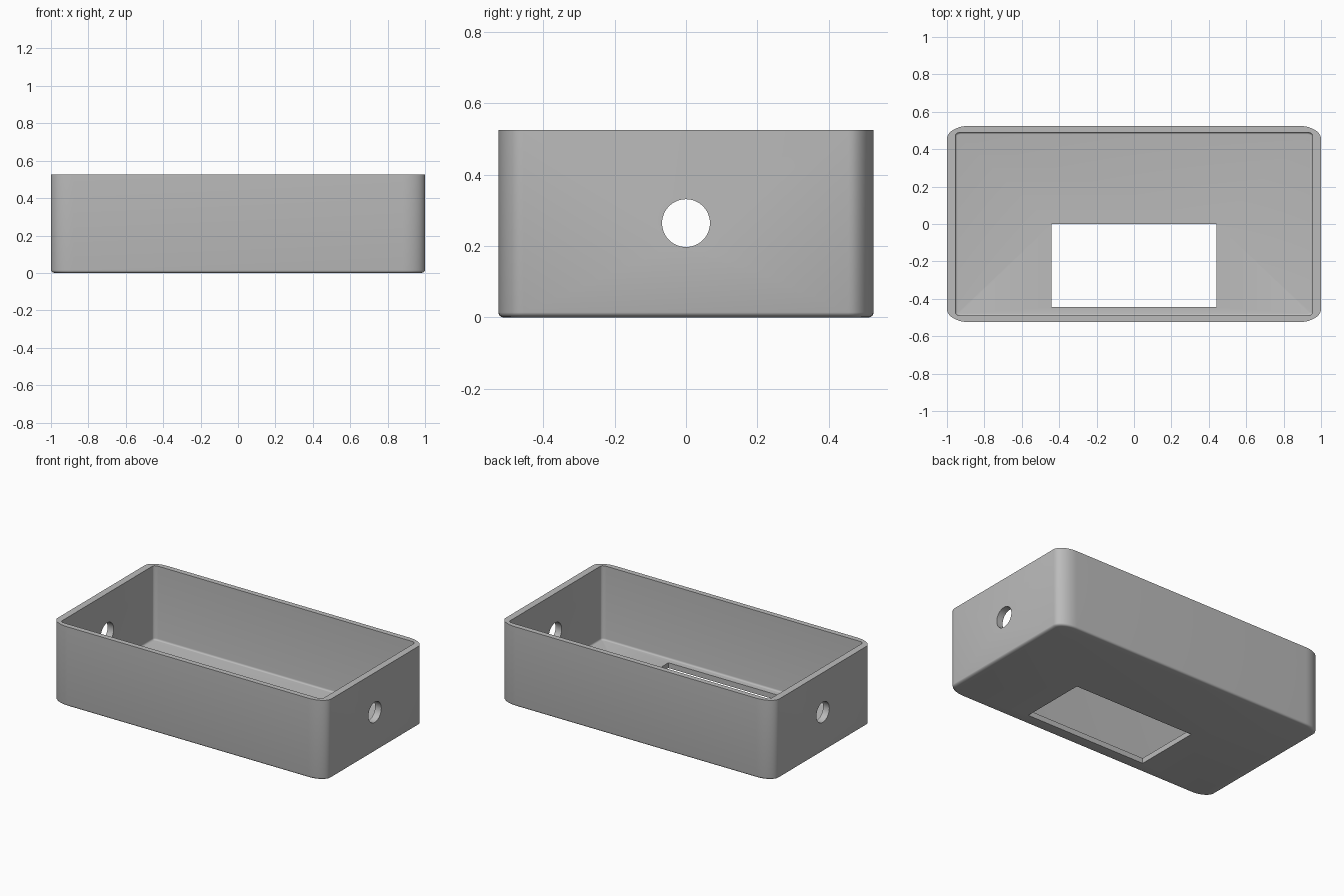
import bpy, bmesh, math

old = bpy.data.objects.get("Cube")
if old:
    bpy.data.objects.remove(old, do_unlink=True)

grey = bpy.data.materials.new("plain grey")
grey.use_nodes = True
colour = (0.5, 0.5, 0.5, 1)
grey.diffuse_color = colour
grey.node_tree.nodes["Principled BSDF"].inputs["Base Color"].default_value = colour

HALF_X, HALF_Y, HEIGHT = 1.0, 0.525, 0.525
FLOOR = 0.035
STEPS = 10


def rounded_ring(bm, hx, hy, rx, ry, z):
    """Rectangle with elliptical corners, as a loop of vertices."""
    ring = []
    for q, (sx, sy) in enumerate([(1, 1), (-1, 1), (-1, -1), (1, -1)]):
        for i in range(STEPS + 1):
            a = math.pi / 2 * (q + i / STEPS)
            ring.append(bm.verts.new((sx * (hx - rx) + rx * math.cos(a),
                                      sy * (hy - ry) + ry * math.sin(a), z)))
    return ring


def fillet(bm, hx, hy, rx, ry, z, inset_x, inset_y, rise):
    """Rings of a rounded bottom edge, from the bottom upwards."""
    rings = []
    for i in range(5):
        a = math.pi / 2 * i / 4
        k = 1 - math.sin(a)
        rings.append(rounded_ring(bm, hx - inset_x * k, hy - inset_y * k,
                                  rx - inset_x * k, ry - inset_y * k,
                                  z + rise * (1 - math.cos(a))))
    return rings


def finish(name, bm):
    bmesh.ops.recalc_face_normals(bm, faces=bm.faces)
    mesh = bpy.data.meshes.new(name)
    bm.to_mesh(mesh)
    bm.free()
    mesh.materials.append(grey)
    obj = bpy.data.objects.new(name, mesh)
    bpy.context.collection.objects.link(obj)
    return obj


# Open tray: outer skin, rim, inner skin, closed by two floor faces
bm = bmesh.new()
outer = fillet(bm, HALF_X, HALF_Y, 0.12, 0.07, 0, 0.025, 0.014, 0.014)
outer.append(rounded_ring(bm, HALF_X, HALF_Y, 0.12, 0.07, HEIGHT))
inner = fillet(bm, 0.955, 0.49, 0.03, 0.018, FLOOR, 0.012, 0.01, 0.012)
inner.append(rounded_ring(bm, 0.955, 0.49, 0.03, 0.018, HEIGHT))
rings = outer + inner[::-1]
for a, b in zip(rings, rings[1:]):
    for i in range(len(a)):
        j = (i + 1) % len(a)
        bm.faces.new((a[i], a[j], b[j], b[i]))
bm.faces.new(rings[0])
bm.faces.new(rings[-1])
tray = finish("tray", bm)

# Window cutter through the floor
bpy.ops.mesh.primitive_cube_add(size=1, location=(0, -0.2225, 0))
window = bpy.context.object
window.name = "window_cutter"
window.scale = (0.88, 0.445, 0.2)

# Cable hole cutter through both end walls
bpy.ops.mesh.primitive_cylinder_add(vertices=48, radius=0.067, depth=2.4,
                                    location=(0, 0, 0.264),
                                    rotation=(0, math.pi / 2, 0))
hole = bpy.context.object
hole.name = "cable_hole_cutter"

bpy.context.view_layer.objects.active = tray
for cutter in (window, hole):
    cutter.data.materials.append(grey)
    mod = tray.modifiers.new(cutter.name, 'BOOLEAN')
    mod.operation = 'DIFFERENCE'
    mod.solver = 'EXACT'
    mod.object = cutter
    bpy.ops.object.modifier_apply(modifier=mod.name)
    bpy.data.objects.remove(cutter, do_unlink=True)

# Smooth rounded corners with crisp rim and cut edges
bpy.ops.object.select_all(action='DESELECT')
tray.select_set(True)
bpy.ops.object.shade_smooth_by_angle(angle=math.radians(35))
